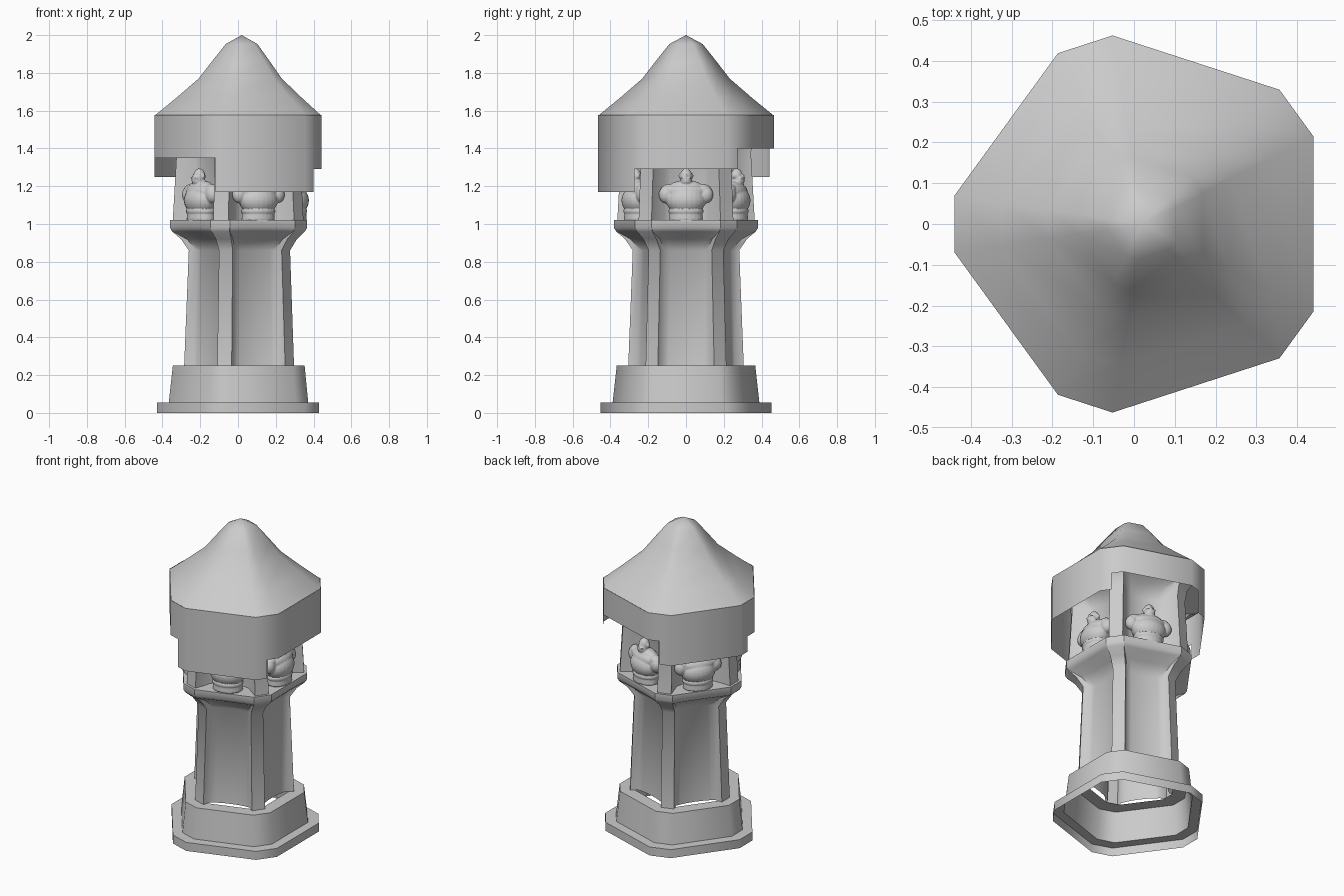
import bpy, bmesh, math
from mathutils import Matrix, Vector

if "Cube" in bpy.data.objects:
    bpy.data.objects.remove(bpy.data.objects["Cube"])

CX = 0.0235            # tower axis
STEP = math.radians(72)
HALF = math.radians(36)

stone = bpy.data.materials.new("pale_grey_stone")
stone.diffuse_color = (0.6, 0.6, 0.6, 1)
stone.use_nodes = True
stone.node_tree.nodes["Principled BSDF"].inputs["Base Color"].default_value = stone.diffuse_color


def polar(angle, u, v, z):
    """Point u outward and v sideways along a plan direction."""
    c, s = math.cos(angle), math.sin(angle)
    return Vector((CX + u * c - v * s, u * s + v * c, z))


def finish(name, bm, angle=40):
    mesh = bpy.data.meshes.new(name)
    bm.to_mesh(mesh)
    bm.free()
    ob = bpy.data.objects.new(name, mesh)
    bpy.context.collection.objects.link(ob)
    mesh.materials.append(stone)
    bpy.ops.object.select_all(action='DESELECT')
    ob.select_set(True)
    bpy.context.view_layer.objects.active = ob
    bpy.ops.object.shade_smooth_by_angle(angle=math.radians(angle))
    return ob


def outline(c, z, w=None):
    """Pentagon with cut corners: c is the distance to each cut corner."""
    w = c * 0.143 if w is None else w
    return [polar(HALF + i * STEP, c, s * w, z) for i in range(5) for s in (-1, 1)]


def ribbed(c, z, w, depth, bow):
    """Cut-corner pentagon with corner posts standing proud of bowed walls."""
    pts = []
    for i in range(5):
        a = HALF + i * STEP
        for u, v in ((c - depth, -w), (c, -w), (c, w), (c - depth, w)):
            pts.append(polar(a, u, v, z))
        start = polar(a, c - depth, w, z)
        end = polar(a + STEP, c - depth, -w, z)
        n = Vector((math.cos(a + HALF), math.sin(a + HALF), 0))
        for t in (0.12, 0.3, 0.5, 0.7, 0.88):
            pts.append(start.lerp(end, t) - n * bow * 4 * t * (1 - t))
    return pts


def loft(name, rings, tip=None, angle=40):
    bm = bmesh.new()
    loops = [[bm.verts.new(p) for p in r] for r in rings]
    n = len(loops[0])
    for lo, hi in zip(loops, loops[1:]):
        for i in range(n):
            j = (i + 1) % n
            bm.faces.new((lo[i], lo[j], hi[j], hi[i]))
    if tip:
        t = bm.verts.new(tip)
        for i in range(n):
            bm.faces.new((loops[-1][i], loops[-1][(i + 1) % n], t))
    return finish(name, bm, angle)


# Plinth, open below: foot plate, leaning drum and a ledge round the shaft
loft("plinth", [outline(c, z) for c, z in (
    (0.4535, 0), (0.4535, 0.055), (0.39, 0.056), (0.3685, 0.25), (0.28, 0.25))], angle=60)

# Hollow shaft with corner posts, flaring into the gallery platform
loft("shaft", [ribbed(*r) for r in (
    (0.3085, 0.25, 0.040, 0.05, 0.015),
    (0.284, 0.86, 0.038, 0.046, 0.015),
    (0.325, 0.92, 0.043, 0.030, 0.01),
    (0.372, 0.96, 0.050, 0.004, 0.004),
    (0.3835, 0.98, 0.054, 0, 0),
    (0.3835, 1.02, 0.054, 0, 0),
    (0.22, 1.02, 0.030, 0, 0))], angle=50)

# Gallery alcoves between posts, with a ceiling that flares out to the roof
loft("gallery", [ribbed(*r) for r in (
    (0.369, 1.015, 0.042, 0.115, 0.03),
    (0.348, 1.38, 0.041, 0.10, 0.03),
    (0.36, 1.45, 0.045, 0.07, 0.02),
    (0.40, 1.50, 0.055, 0.02, 0),
    (0.455, 1.53, 0.065, 0, 0))])

# Pointed roof in three slopes
C = 0.4635
loft("roof", [outline(C * k, z, C * k * 0.152) for k, z in (
    (1, 1.575), (0.75, 1.670), (0.50, 1.770), (0.35, 1.860),
    (0.19, 1.953))], tip=(CX - 0.004, 0, 2.0))

# Roof skirt: one hanging panel per side, each with its own length
S = C + 0.002
bm = bmesh.new()
for i, low in enumerate((1.29, 1.40, 1.25, 1.35, 1.17)):
    a, w = i * STEP, S * 0.152
    plan = ((a - HALF, 0), (a - HALF, w), (a + HALF, -w), (a + HALF, 0))
    bottom = [bm.verts.new(polar(b, S, v, low)) for b, v in plan]
    top = [bm.verts.new(polar(b, S, v, 1.576)) for b, v in plan]
    for k in range(3):
        bm.faces.new((bottom[k], bottom[k + 1], top[k + 1], top[k]))
finish("roof_skirt", bm)


# Stout bearded figures, one in each alcove, as (centre, radii)
BODY = [((0.004, 0, 0.105), (0.078, 0.106, 0.078)),   # belly
        ((-0.002, 0, 0.150), (0.066, 0.110, 0.052)),  # chest
        ((0.000, 0, 0.182), (0.045, 0.085, 0.028)),   # shoulder slope
        ((0.012, 0, 0.232), (0.032, 0.033, 0.042)),   # head
        ((0.028, 0, 0.210), (0.026, 0.031, 0.028)),   # beard
        ((0.046, 0, 0.234), (0.010, 0.007, 0.010))]   # nose
PAIRS = [((0.004, 0.104, 0.135), (0.036, 0.040, 0.046)),  # upper arm
         ((0.000, 0.088, 0.162), (0.036, 0.045, 0.030)),  # shoulder
         ((0.044, 0.013, 0.224), (0.010, 0.017, 0.006)),  # moustache
         ((0.008, 0.034, 0.234), (0.008, 0.006, 0.011))]  # ear
for i in range(5):
    place = (Matrix.Translation((CX, 0, 1.02)) @ Matrix.Rotation(i * STEP, 4, 'Z')
             @ Matrix.Translation((0.27, 0, 0)))
    bm = bmesh.new()
    mirrored = [((p[0], -p[1], p[2]), r) for p, r in PAIRS]
    for pos, rad in BODY + PAIRS + mirrored:
        bmesh.ops.create_uvsphere(bm, u_segments=24, v_segments=14, radius=1, matrix=
                                  place @ Matrix.Translation(pos) @ Matrix.Diagonal((*rad, 1)))
    # Kilt and belt
    for z, h, r1, r2 in ((0.025, 0.05, 0.090, 0.086), (0.048, 0.014, 0.093, 0.093)):
        bmesh.ops.create_cone(bm, cap_ends=True, segments=24, radius1=r1, radius2=r2, depth=h,
                              matrix=place @ Matrix.Translation((0, 0, z))
                              @ Matrix.Diagonal((0.78, 1, 1, 1)))
    figure = finish(f"figure_{i + 1}", bm)
    # Fuse the body into one skin
    fuse = figure.modifiers.new("fuse", 'REMESH')
    fuse.mode, fuse.voxel_size, fuse.use_smooth_shade = 'VOXEL', 0.005, True
